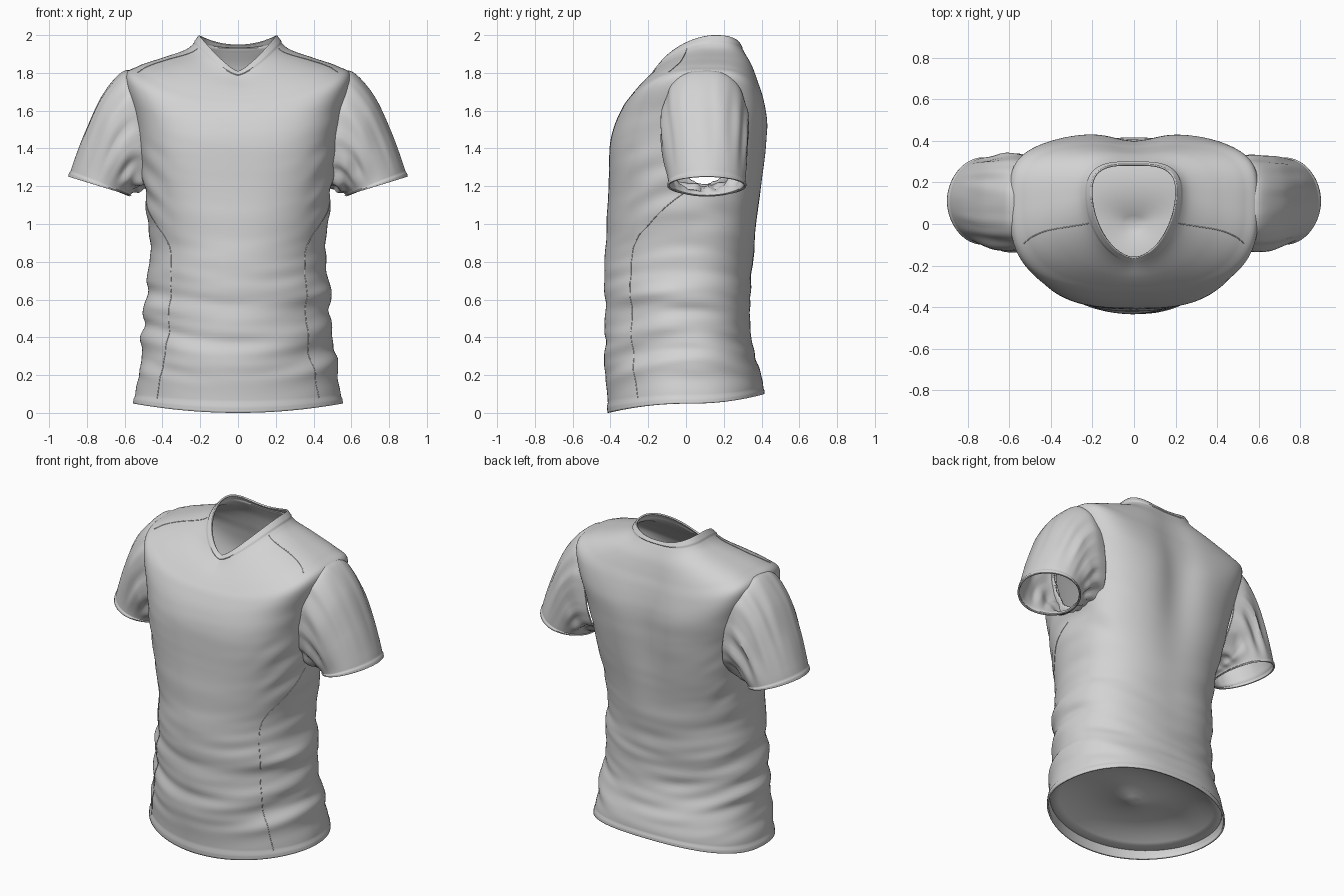
import bpy, bmesh, math
from mathutils import Vector, noise

cube = bpy.data.objects.get("Cube")
if cube:
    bpy.data.objects.remove(cube, do_unlink=True)

# One plain cloth colour
cloth = bpy.data.materials.new("light_grey_cloth")
cloth.use_nodes = True
GREY = (0.65, 0.65, 0.65, 1)
cloth.diffuse_color = GREY
shader = cloth.node_tree.nodes["Principled BSDF"]
shader.inputs["Base Color"].default_value = GREY
shader.inputs["Roughness"].default_value = 0.8

# Body levels: z front, z side, z back, half width, y side, y front, y back,
# and the roundness of the front and back halves
BODY = [
    (0, .05, .1, .55, 0, -.41, .41, 1, .85),
    (.2, .2, .22, .53, 0, -.425, .4, 1, .85),
    (.38, .38, .38, .5, 0, -.43, .34, 1, .85),
    (.6, .6, .6, .49, 0, -.43, .34, 1, .85),
    (.8, .8, .8, .465, .02, -.43, .36, .95, .85),
    (1, 1, 1, .475, .03, -.42, .38, .85, .8),
    (1.2, 1.2, 1.2, .5, .06, -.41, .41, .75, .75),
    (1.4, 1.4, 1.42, .525, .08, -.405, .435, .68, .7),
    (1.52, 1.6, 1.55, .56, .1, -.38, .435, .68, .6),
    (1.62, 1.78, 1.67, .6, .1, -.335, .41, .7, .55),
    (1.67, 1.835, 1.75, .53, .1, -.3, .385, .75, .58),
    (1.72, 1.88, 1.84, .4, .11, -.255, .355, .85, .65),
    (1.765, 1.93, 1.905, .265, .13, -.205, .32, 1, .7),
    (1.81, 2, 1.95, .2, .15, -.16, .29, 1.12, .72),
]

# Sleeve sections: top x, top z, bottom x, bottom z, y centre, half depth
SLEEVE = [
    (.53, 1.8, .45, 1.2, .1, .22),
    (.61, 1.805, .5, 1.19, .1, .232),
    (.72, 1.68, .53, 1.18, .1, .228),
    (.81, 1.49, .55, 1.17, .105, .216),
    (.87, 1.33, .565, 1.16, .11, .206),
    (.895, 1.25, .57, 1.15, .11, .203),
]


def smooth(a, b, x):
    x = min(max((x - a) / (b - a), 0), 1)
    return x * x * (3 - 2 * x)


def bump(x, centre, width):
    return math.exp(-((x - centre) / width) ** 2)


def power(x, p):
    return math.copysign(abs(x) ** p, x)


def spline(table, v):
    """Smooth interpolation through the rows of a table."""
    last = len(table) - 1
    i = min(int(v), last - 1)
    f = v - i
    rows = [table[min(max(i + k, 0), last)] for k in (-1, 0, 1, 2)]
    return [b + .5 * f * (c - a + f * (2 * a - 5 * b + 4 * c - d
            + f * (3 * (b - c) + d - a))) for a, b, c, d in zip(*rows)]


def body_point(t, v):
    """Point of the body cloth at angle t and level v, with its folds."""
    zf, zs, zb, w, ys, yf, yb, pf, pb = spline(BODY, v)
    c, s = math.cos(t), math.sin(t)
    front = s < 0
    p = pf if front else pb
    k = 2 - .5 * smooth(9, 13, v)
    x = w * power(c, p)
    y = ys + abs(s) ** p * ((yf if front else yb) - ys)
    z = zs + ((zf if front else zb) - zs) * (1 - abs(c) ** k)
    # hollow along the spine
    if not front:
        y -= .04 * s * bump(x, 0, .13) * bump(z, 1.45, .4)
    # crumpled waist and pulled cloth below the arms
    q = z - .35 * x * x
    waist = (.1 + bump(z, .45, .33)) * (.6 + 2 * x * x)
    crumple = noise.noise(Vector((1.7 * x, 1.7 * y, 8 * q)))
    crumple += .4 * noise.noise(Vector((3 * x, 3 * y + 5, 16 * q)))
    pull = bump(abs(x), .47, .09) * bump(z, 1.15, .2)
    pull *= noise.noise(Vector((3 * y, 5, 11 * (z - .8 * abs(x)))))
    fold = (.03 * waist * crumple + .02 * pull) * smooth(.2, 1, v)
    # raised hem and collar bands
    fold += .006 * (1 - smooth(.27, .33, v)) + .006 * smooth(12.4, 12.5, v)
    out = Vector((x, y - ys, 0)).normalized()
    return Vector((x, y, z)) + out * fold


def sleeve_point(side, a, v):
    """Point of a sleeve at angle a round it and section v along it."""
    tx, tz, bx, bz, yc, d = spline(SLEEVE, v)
    p = .75 + .06 * v
    c, s = power(math.cos(a), p), power(math.sin(a), p)
    # folds run along the sleeve and fade at the shoulder and cuff
    n = noise.noise(Vector((3 * c + side, 5 * s, .5 * v)))
    n += noise.noise(Vector((5 * c, 4 * s + side, 9)))
    fold = .014 * n * bump(v, 2, 1.5) * (1 - .6 * c)
    fold += .006 * smooth(4.55, 4.62, v)
    grow = 1 + fold / d
    x = (tx + bx + c * grow * (tx - bx)) / 2
    z = (tz + bz + c * grow * (tz - bz)) / 2
    return Vector((side * x, yc - side * s * d * grow, z))


def lining_point(a, v):
    """Point of the shallow dome of cloth that closes the hem."""
    rim = body_point(a, .4)
    rim.x *= .985
    rim.y *= .985
    return rim.lerp(Vector((0, 0, .13)), v) + Vector((0, 0, .25 * v * (1 - v)))


def loft(name, point, around, levels, per_level, keep=lambda c: True):
    """Tube of cloth from a point function, given a thin inner side."""
    bm = bmesh.new()
    rows = []
    for j in range(levels * per_level + 1):
        rows.append([bm.verts.new(point(math.tau * i / around, j / per_level))
                     for i in range(around)])
    for low, high in zip(rows, rows[1:]):
        for i in range(around):
            n = (i + 1) % around
            quad = (low[i], low[n], high[n], high[i])
            if keep(sum((q.co for q in quad), Vector()) / 4):
                bm.faces.new(quad)
    # even out the edges of cut openings
    cut = [v for row in rows[1:-1] for v in row if v.link_faces and v.is_boundary]
    for _ in range(4):
        bmesh.ops.smooth_vert(bm, verts=cut, factor=.5,
                              use_axis_x=True, use_axis_y=True, use_axis_z=True)
    loose = [v for v in bm.verts if not v.link_faces]
    bmesh.ops.delete(bm, geom=loose, context='VERTS')
    bmesh.ops.remove_doubles(bm, verts=bm.verts[:], dist=.00001)
    mesh = bpy.data.meshes.new(name)
    bm.to_mesh(mesh)
    bm.free()
    mesh.materials.append(cloth)
    obj = bpy.data.objects.new(name, mesh)
    bpy.context.collection.objects.link(obj)
    bpy.ops.object.select_all(action='DESELECT')
    obj.select_set(True)
    bpy.context.view_layer.objects.active = obj
    bpy.ops.object.shade_smooth_by_angle(angle=math.radians(50))
    thick = obj.modifiers.new("cloth_thickness", 'SOLIDIFY')
    thick.thickness = .01
    thick.offset = -1


def seam(name, path, mirrored):
    """Thin stitched ridge laid along (level, degrees) points of the body."""
    curve = bpy.data.curves.new(name, 'CURVE')
    curve.dimensions = '3D'
    curve.bevel_depth = .0025
    curve.bevel_resolution = 1
    steps = 24
    count = (len(path) - 1) * steps
    line = curve.splines.new('POLY')
    line.points.add(count)
    for i in range(count + 1):
        v, deg = spline(path, i / steps)
        t = math.radians(180 - deg if mirrored else deg)
        line.points[i].co = (*body_point(t, v), 1)
    obj = bpy.data.objects.new(name, curve)
    bpy.context.collection.objects.link(obj)
    obj.data.materials.append(cloth)


# Body, open at the neck and both armholes
def outside_armhole(c):
    return abs(c.x) < .4 or ((c.y - .1) / .19) ** 2 + ((c.z - 1.49) / .27) ** 2 > 1


loft("shirt_body", body_point, 216, len(BODY) - 1, 12, outside_armhole)

# Lining set just inside the hem
loft("hem_lining", lining_point, 72, 1, 10)

# Sleeves and seams on both sides
PANEL = [(.35, -38), (2, -42), (4, -42), (4.6, -37), (5, -26), (5.8, -5)]
YOKE = [(12.3, -25), (11, -18), (10.3, -18), (9.7, -21)]
for side, label in ((1, "left"), (-1, "right")):
    loft(label + "_sleeve", lambda a, v: sleeve_point(side, a, v),
         96, len(SLEEVE) - 1, 12)
    seam(label + "_side_seam", PANEL, side < 0)
    seam(label + "_shoulder_seam", YOKE, side < 0)
